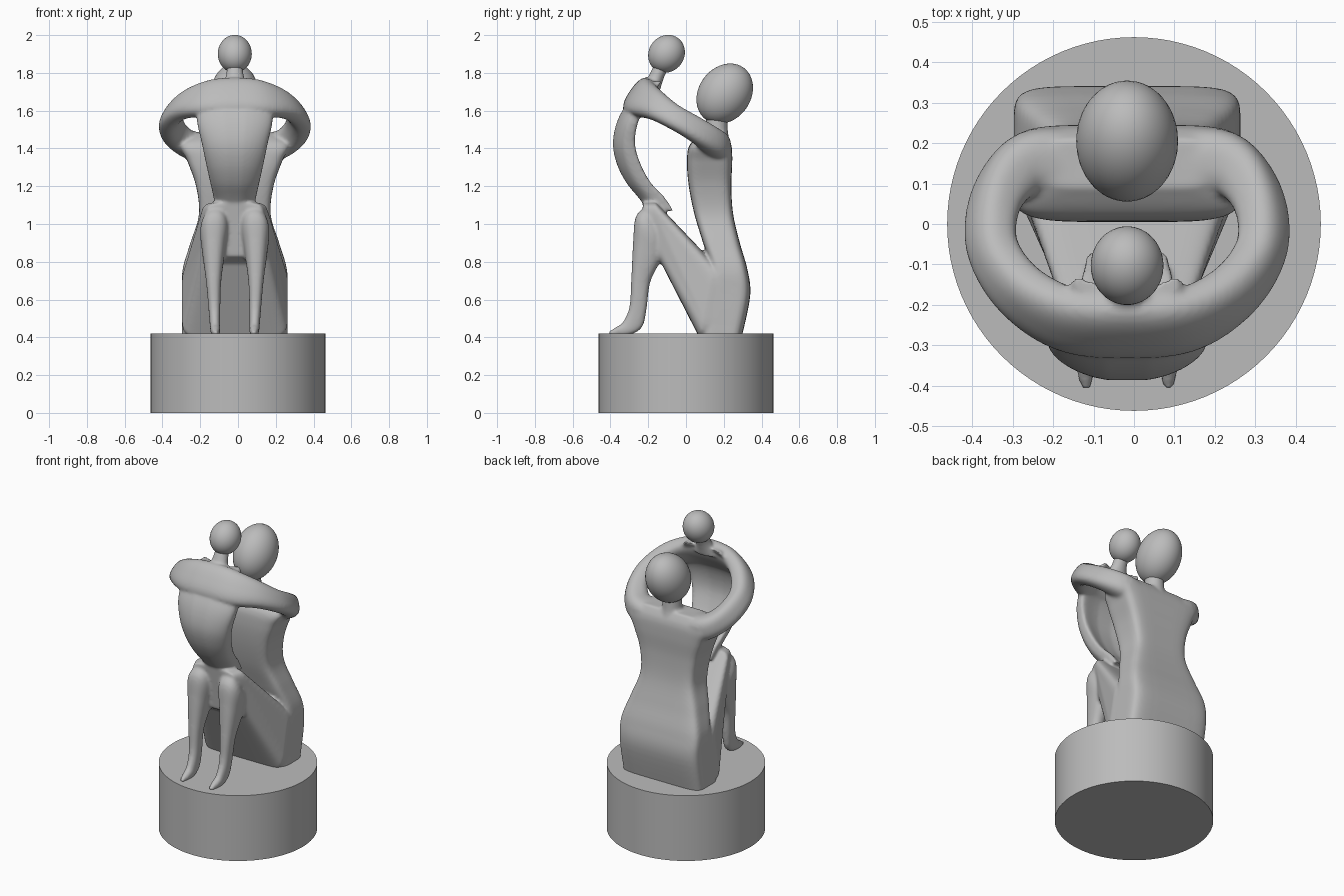
import bpy, bmesh, math
from mathutils import Vector

cube = bpy.data.objects.get("Cube")
if cube:
    bpy.data.objects.remove(cube)

CX = -0.017          # the figures sit slightly off the pedestal axis
UP = Vector((0, 0, 1))

stone = bpy.data.materials.new("grey stone")
stone.use_nodes = True
GREY = (0.5, 0.5, 0.5, 1)
stone.diffuse_color = GREY
stone.node_tree.nodes["Principled BSDF"].inputs["Base Color"].default_value = GREY


def spline(rows, closed=False, steps=6):
    """Smoothly interpolate rows of numbers."""
    n, out = len(rows), []
    get = lambda i: rows[i % n] if closed else rows[max(0, min(n - 1, i))]
    for i in range(n if closed else n - 1):
        p = [get(i + k) for k in (-1, 0, 1, 2)]
        for j in range(steps):
            t = j / steps
            out.append([b + 0.5 * t * (c - a + t * (2 * a - 5 * b + 4 * c - d + t * (3 * (b - c) + d - a)))
                        for a, b, c, d in zip(*p)])
    return out if closed else out + [rows[-1]]


def loft(bm, sections, power=2.0, closed=False, bend=0.0, sides=40):
    """Skin superellipse sections given as (centre, half axis u, half axis v)."""
    rings = []
    for centre, u, v in sections:
        ring = []
        for k in range(sides):
            a = math.tau * (k + 0.5) / sides
            c, s = math.cos(a), math.sin(a)
            c = math.copysign(abs(c) ** (2 / power), c)
            s = math.copysign(abs(s) ** (2 / power), s)
            ring.append(bm.verts.new(centre + u * c + v * s + Vector((CX, bend * c * c, 0))))
        rings.append(ring)
    pairs = list(zip(rings, rings[1:])) + ([(rings[-1], rings[0])] if closed else [])
    for r, q in pairs:
        for k in range(sides):
            m = (k + 1) % sides
            bm.faces.new((r[k], r[m], q[m], q[k]))
    if not closed:
        bm.faces.new(rings[0])
        bm.faces.new(rings[-1])


def profile_loft(bm, rows, smooth=True, side=1, **kw):
    """Rows: front y, front z, back y, back z, half width, centre x."""
    sections = []
    for y1, z1, y2, z2, w, x in (spline(rows) if smooth else rows):
        a, b = Vector((side * x, y1, z1)), Vector((side * x, y2, z2))
        sections.append(((a + b) / 2, Vector((w, 0, 0)), (b - a) / 2))
    loft(bm, sections, **kw)


bm = bmesh.new()

# large figure: kneeling slab-like torso; z, front y, back y, half width
torso = [(0.40, 0.08, 0.295, 0.28), (0.62, 0.10, 0.34, 0.28), (0.76, 0.13, 0.325, 0.276),
         (0.90, 0.09, 0.285, 0.235), (1.05, 0.045, 0.25, 0.19), (1.20, 0.015, 0.24, 0.205),
         (1.33, 0.005, 0.245, 0.25), (1.42, 0.02, 0.24, 0.285), (1.48, 0.09, 0.21, 0.2)]
profile_loft(bm, [(f, z, b, z, w, 0) for z, f, b, w in torso], power=6)

# shared lap: a wedge from the knees back to the hips
lap = [(-0.23, 1.11, -0.19, 0.83, 0.15, 0), (-0.16, 1.115, -0.13, 0.79, 0.178, 0),
       (0.15, 0.79, 0.07, 0.40, 0.28, 0), (0.28, 0.72, 0.25, 0.40, 0.28, 0)]
profile_loft(bm, lap, smooth=False, power=7)

# small figure: curved back; z, outer y, inner y, half width
back = [(1.07, -0.20, -0.09, 0.10), (1.14, -0.255, -0.135, 0.112), (1.22, -0.32, -0.21, 0.13),
        (1.32, -0.37, -0.265, 0.152), (1.43, -0.39, -0.295, 0.175), (1.55, -0.365, -0.275, 0.2),
        (1.66, -0.30, -0.21, 0.19), (1.755, -0.215, -0.16, 0.13)]
profile_loft(bm, [(f, z, b, z, w, 0) for z, f, b, w in back], power=4, bend=0.045)

# slim legs with pointed feet
leg = [(-0.20, 1.10, -0.13, 0.98, 0.05, 0.10), (-0.265, 1.04, -0.12, 0.90, 0.074, 0.108),
       (-0.28, 0.90, -0.14, 0.80, 0.060, 0.112), (-0.29, 0.70, -0.19, 0.69, 0.040, 0.112),
       (-0.30, 0.56, -0.21, 0.54, 0.031, 0.108), (-0.335, 0.48, -0.235, 0.45, 0.027, 0.105),
       (-0.37, 0.455, -0.31, 0.41, 0.025, 0.103), (-0.41, 0.43, -0.40, 0.41, 0.012, 0.102)]
for side in (-1, 1):
    profile_loft(bm, leg, side=side, power=2.4)

# embrace: one ring through both pairs of shoulders
# x, y, z, radial half thickness, half height, lean
half = [(0, -0.25, 1.675, 0.055, 0.11, -0.6), (0.15, -0.235, 1.665, 0.055, 0.105, -0.6),
        (0.27, -0.16, 1.63, 0.055, 0.085, -0.6), (0.335, -0.05, 1.56, 0.055, 0.075, -0.5),
        (0.32, 0.07, 1.485, 0.06, 0.08, -0.3), (0.24, 0.15, 1.42, 0.08, 0.08, 0),
        (0.12, 0.135, 1.39, 0.1, 0.085, 0), (0, 0.125, 1.385, 0.1, 0.085, 0)]
ring = spline(half + [(-p[0], *p[1:]) for p in half[-2:0:-1]], closed=True)
sections = []
for i, (x, y, z, r, h, lean) in enumerate(ring):
    ahead, behind = ring[(i + 1) % len(ring)], ring[i - 1]
    out = Vector((ahead[1] - behind[1], behind[0] - ahead[0], 0)).normalized()
    c, s = math.cos(lean), math.sin(lean)
    sections.append((Vector((x, y, z)), (out * c - UP * s) * r, (out * s + UP * c) * h))
loft(bm, sections, power=2.6, closed=True)

# necks flaring into the shoulders
profile_loft(bm, [(-0.25, 1.70, -0.14, 1.70, 0.085, 0), (-0.205, 1.77, -0.125, 1.75, 0.055, 0),
                  (-0.18, 1.82, -0.11, 1.79, 0.044, 0), (-0.15, 1.88, -0.08, 1.85, 0.042, 0)])
profile_loft(bm, [(0.06, 1.42, 0.24, 1.42, 0.11, 0), (0.10, 1.48, 0.225, 1.47, 0.065, 0),
                  (0.105, 1.53, 0.22, 1.53, 0.056, 0), (0.11, 1.62, 0.22, 1.62, 0.055, 0)])

bmesh.ops.recalc_face_normals(bm, faces=bm.faces)
mesh = bpy.data.meshes.new("embracing_figures")
bm.to_mesh(mesh)
bm.free()
mesh.materials.append(stone)
figures = bpy.data.objects.new("embracing_figures", mesh)
bpy.context.collection.objects.link(figures)

# fuse the parts into one carved surface
fuse = figures.modifiers.new("fuse", 'REMESH')
fuse.mode = 'VOXEL'
fuse.voxel_size = 0.009
fuse.use_smooth_shade = True
soften = figures.modifiers.new("soften", 'SMOOTH')
soften.factor = 0.5
soften.iterations = 6


def finish(name):
    ob = bpy.context.object
    ob.name = name
    ob.data.materials.append(stone)
    bpy.ops.object.shade_smooth_by_angle()


def head(name, y, z, size, tilt):
    bpy.ops.mesh.primitive_uv_sphere_add(segments=48, ring_count=24, location=(CX, y, z),
                                         rotation=(math.radians(tilt), 0, 0))
    bpy.context.object.scale = size
    finish(name)


# egg-shaped heads
head("large_head", 0.205, 1.69, (0.126, 0.138, 0.17), -36)
head("small_head", -0.103, 1.901, (0.09, 0.094, 0.103), -36)

# pedestal
bpy.ops.mesh.primitive_cylinder_add(vertices=96, radius=0.462, depth=0.42, location=(0, 0, 0.21))
finish("pedestal")
